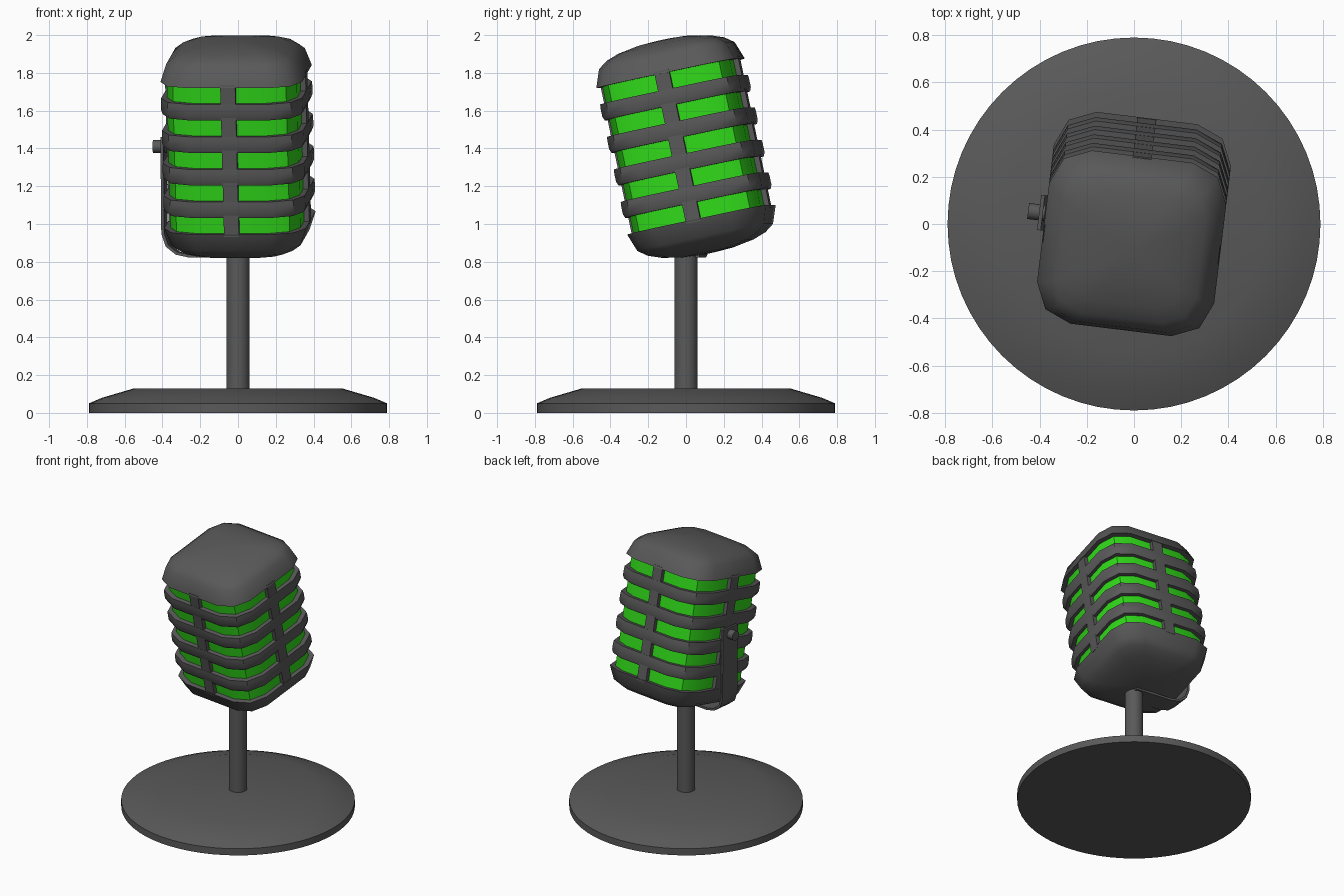
import bpy, bmesh, math
from mathutils import Matrix, Vector

if "Cube" in bpy.data.objects:
    bpy.data.objects.remove(bpy.data.objects["Cube"])


def material(name, rgb):
    m = bpy.data.materials.new(name)
    m.use_nodes = True
    m.diffuse_color = (*rgb, 1)
    m.node_tree.nodes["Principled BSDF"].inputs["Base Color"].default_value = (*rgb, 1)
    return m


GREY = material("dark_grey_metal", (0.1, 0.1, 0.1))
GREEN = material("bright_green", (0.03, 0.7, 0.01))

YAW = Matrix.Rotation(math.radians(-7), 4, 'Z')
TILT = Matrix.Translation((0, 0, 1.41)) @ YAW @ Matrix.Rotation(math.radians(12), 4, 'X')


def finish(name, bm, mat, matrix=Matrix(), angle=40):
    bmesh.ops.recalc_face_normals(bm, faces=bm.faces)
    mesh = bpy.data.meshes.new(name)
    bm.to_mesh(mesh)
    bm.free()
    mesh.materials.append(mat)
    ob = bpy.data.objects.new(name, mesh)
    ob.matrix_world = matrix
    bpy.context.collection.objects.link(ob)
    bpy.ops.object.select_all(action='DESELECT')
    ob.select_set(True)
    bpy.context.view_layer.objects.active = ob
    bpy.ops.object.shade_smooth_by_angle(angle=math.radians(angle))
    return ob


def soft_square(r):
    """Square of half width r with two-segment corners."""
    quarter = [(1, -0.57), (1, 0), (1, 0.57), (0.87, 0.87)]
    pts = []
    for k in range(4):
        c, s = math.cos(k * math.pi / 2), math.sin(k * math.pi / 2)
        pts += [(r * (x * c - y * s), r * (x * s + y * c)) for x, y in quarter]
    return pts


def circle(r, n=64):
    return [(r * math.cos(2 * math.pi * i / n), r * math.sin(2 * math.pi * i / n)) for i in range(n)]


def loft(section, profile, closed=False):
    """Stack sections along z from (radius, height) pairs; closed makes a ring."""
    bm = bmesh.new()
    rings = [[bm.verts.new((x, y, z)) for x, y in section(r)] for r, z in profile]
    pairs = list(zip(rings, rings[1:]))
    if closed:
        pairs.append((rings[-1], rings[0]))
    for a, b in pairs:
        for i in range(len(a)):
            j = (i + 1) % len(a)
            bm.faces.new((a[i], a[j], b[j], b[i]))
    if not closed:
        bm.faces.new(rings[0])
        bm.faces.new(rings[-1])
    return bm


def box(name, centre, size, mat, matrix):
    bm = bmesh.new()
    bmesh.ops.create_cube(bm, size=1, matrix=Matrix.Translation(centre) @ Matrix.Diagonal((*size, 1)))
    return finish(name, bm, mat, matrix)


# Stand: round base and post
finish("base", loft(circle, [(0.79, 0), (0.79, 0.05), (0.72, 0.08), (0.55, 0.13)]), GREY)
finish("post", loft(lambda r: circle(r, 32), [(0.062, 0.12), (0.062, 0.86)]), GREY)

# Head: green core, domed caps, grille bands
OUTER, CORE, PITCH, HALF = 0.378, 0.347, 0.176, 0.044
finish("grille_core", loft(soft_square, [(CORE, -0.42), (CORE, 0.42)]), GREEN, TILT)

cap = [(OUTER, 0.396), (0.345, 0.492), (0.3, 0.527), (0.235, 0.552), (0.13, 0.572), (0.04, 0.578)]
for name, side in (("top_cap", 1), ("bottom_cap", -1)):
    finish(name, loft(soft_square, [(r, side * z) for r, z in cap]), GREY, TILT, 50)

for k in range(4):
    z = (k - 1.5) * PITCH
    h = PITCH / 2 - HALF
    ring = [(0.33, z - h), (OUTER - 0.008, z - h), (OUTER, z - h / 2),
            (OUTER, z + h / 2), (OUTER - 0.002, z + h), (0.33, z + h)]
    finish(f"grille_band_{k + 1}", loft(soft_square, ring, closed=True), GREY, TILT)

# Upright bar in the middle of each side of the grille
for k, name in enumerate(("left", "back", "right", "front")):
    turn = TILT @ Matrix.Rotation(k * math.pi / 2, 4, 'Z')
    box(f"{name}_grille_bar", (0.352, 0, 0), (0.046, 0.08, 0.82), GREY, turn)

# Swivel bracket: flat strip bent from under the head up one side
path = [Vector(p) for p in ((0.03, 0.83), (-0.25, 0.83), (-0.32, 0.845), (-0.37, 0.885),
                            (-0.392, 0.95), (-0.397, 1.46))]
bm = bmesh.new()
rows = []
for i, p in enumerate(path):
    d = (path[min(i + 1, len(path) - 1)] - path[max(i - 1, 0)]).normalized()
    n = Vector((d.y, -d.x)) * 0.008
    rows.append([bm.verts.new((q.x, y, q.y)) for q, y in
                 ((p + n, -0.075), (p + n, 0.075), (p - n, 0.075), (p - n, -0.075))])
for a, b in zip(rows, rows[1:]):
    for i in range(4):
        j = (i + 1) % 4
        bm.faces.new((a[i], a[j], b[j], b[i]))
bm.faces.new(rows[0])
bm.faces.new(rows[-1])
finish("swivel_bracket", bm, GREY, YAW)

# Tightening knob on the bracket
bm = loft(lambda r: circle(r, 24), [(0.034, 0.38), (0.034, 0.452)])
finish("bracket_knob", bm, GREY,
       YAW @ Matrix.Translation((0, 0, 1.41)) @ Matrix.Rotation(-math.pi / 2, 4, 'Y'))
